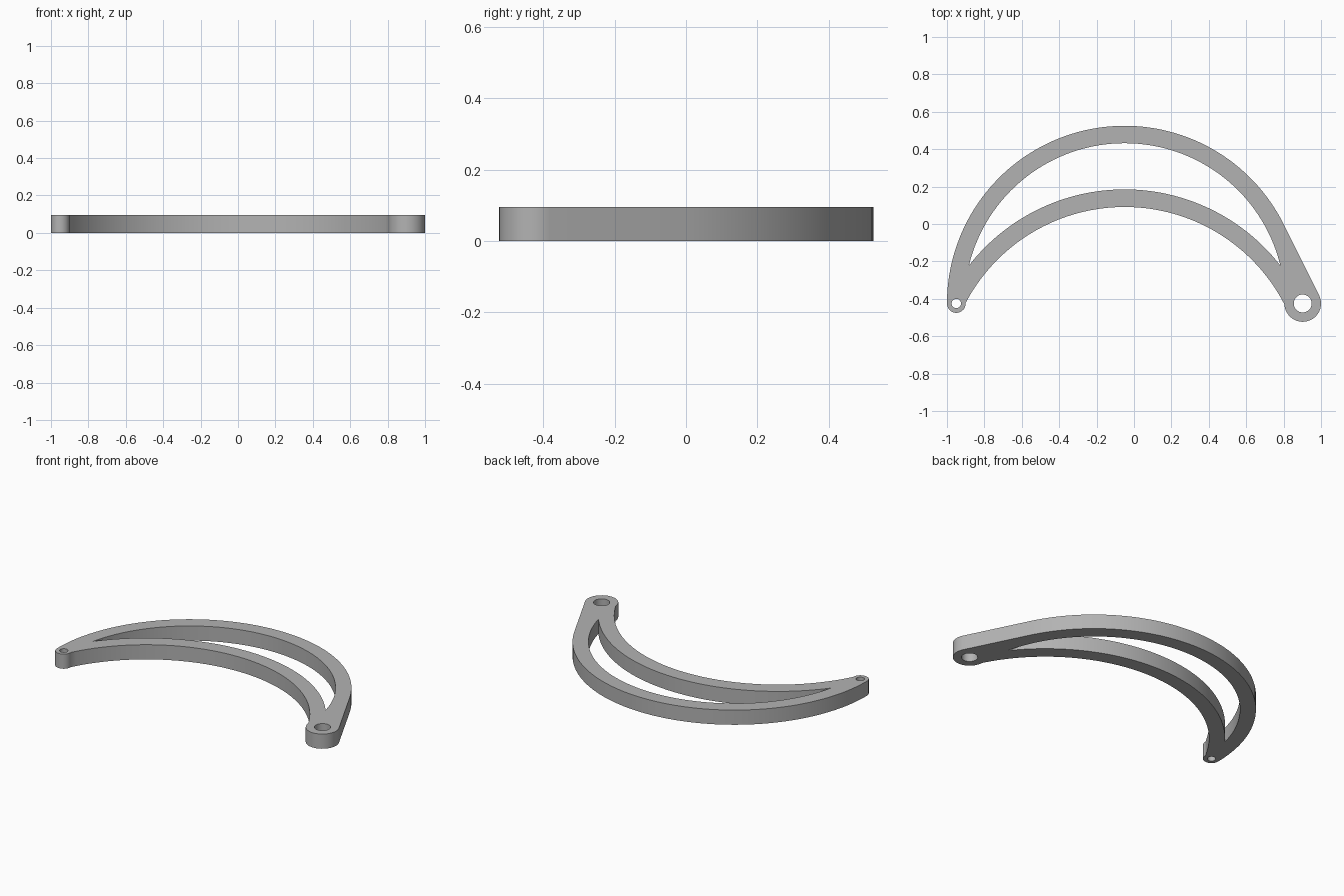
import bpy
import bmesh
from math import atan2, acos, cos, sin, hypot, pi, radians
from mathutils import Vector

cube = bpy.data.objects.get("Cube")
if cube:
    bpy.data.objects.remove(cube, do_unlink=True)

THICKNESS = 0.095
MID_X, PIN_Y, LOW_Y = -0.05, -0.425, -0.87

# Circles as (x, y, radius)
outer_top = (MID_X, PIN_Y, 0.95)
outer_under = (MID_X, PIN_Y, 0.857)
inner_top = (MID_X, LOW_Y, 1.055)
inner_under = (MID_X, LOW_Y, 0.961)
small_end = (-0.95, PIN_Y, 0.05)
small_hole = (-0.95, PIN_Y, 0.025)
large_end = (0.902, PIN_Y, 0.098)
large_hole = (0.902, PIN_Y, 0.048)


def crossings(a, b):
    """Both points where two circles meet."""
    dx, dy = b[0] - a[0], b[1] - a[1]
    d = hypot(dx, dy)
    base = atan2(dy, dx)
    turn = acos((a[2] ** 2 + d * d - b[2] ** 2) / (2 * a[2] * d))
    return [Vector((a[0] + a[2] * cos(base + s * turn),
                    a[1] + a[2] * sin(base + s * turn))) for s in (1, -1)]


def angle(circle, point):
    return atan2(point[1] - circle[1], point[0] - circle[0])


def arc(circle, start, end, steps):
    x, y, r = circle
    return [Vector((x + r * cos(start + (end - start) * i / steps),
                    y + r * sin(start + (end - start) * i / steps)))
            for i in range(steps + 1)]


def highest(points):
    return max(points, key=lambda p: p.y)


# Outer outline, counter-clockwise from the straight tangent on the +x side
tangent = acos((outer_top[2] - large_end[2]) / (large_end[0] - MID_X))
left_join = highest(crossings(inner_under, small_end))
right_join = highest(crossings(inner_under, large_end))
outline = arc(outer_top, tangent, pi, 72)
outline += arc(small_end, pi, 2 * pi + angle(small_end, left_join), 20)
outline += arc(inner_under, angle(inner_under, left_join),
               angle(inner_under, right_join), 64)
outline += arc(large_end, angle(large_end, right_join) % (2 * pi),
               2 * pi + tangent, 24)

# Crescent window between the two arms
right_tip, left_tip = sorted(crossings(outer_under, inner_top), key=lambda p: -p.x)
window = arc(outer_under, angle(outer_under, right_tip),
             angle(outer_under, left_tip), 64)
window += arc(inner_top, angle(inner_top, left_tip),
              angle(inner_top, right_tip), 64)

loops = [outline, window,
         arc(small_hole, 0, 2 * pi, 32), arc(large_hole, 0, 2 * pi, 32)]

# Fill the flat profile and extrude it
bm = bmesh.new()
for loop in loops:
    points = [p for i, p in enumerate(loop) if (p - loop[i - 1]).length > 1e-5]
    verts = [bm.verts.new((p.x, p.y, 0)) for p in points]
    for i, v in enumerate(verts):
        bm.edges.new((verts[i - 1], v))
bmesh.ops.triangle_fill(bm, use_beauty=True, use_dissolve=False,
                        edges=bm.edges[:], normal=(0, 0, 1))
result = bmesh.ops.extrude_face_region(bm, geom=bm.faces[:], use_keep_orig=True)
top = [g for g in result["geom"] if isinstance(g, bmesh.types.BMVert)]
bmesh.ops.translate(bm, verts=top, vec=(0, 0, THICKNESS))
bmesh.ops.recalc_face_normals(bm, faces=bm.faces[:])

mesh = bpy.data.meshes.new("curved_link_arm")
bm.to_mesh(mesh)
bm.free()
arm = bpy.data.objects.new("curved_link_arm", mesh)
bpy.context.collection.objects.link(arm)

# Plain grey finish
grey = bpy.data.materials.new("plain grey")
grey.use_nodes = True
colour = (0.45, 0.45, 0.45, 1)
grey.diffuse_color = colour
grey.node_tree.nodes["Principled BSDF"].inputs["Base Color"].default_value = colour
mesh.materials.append(grey)

bpy.ops.object.select_all(action="DESELECT")
arm.select_set(True)
bpy.context.view_layer.objects.active = arm
bpy.ops.object.shade_smooth_by_angle(angle=radians(30))
